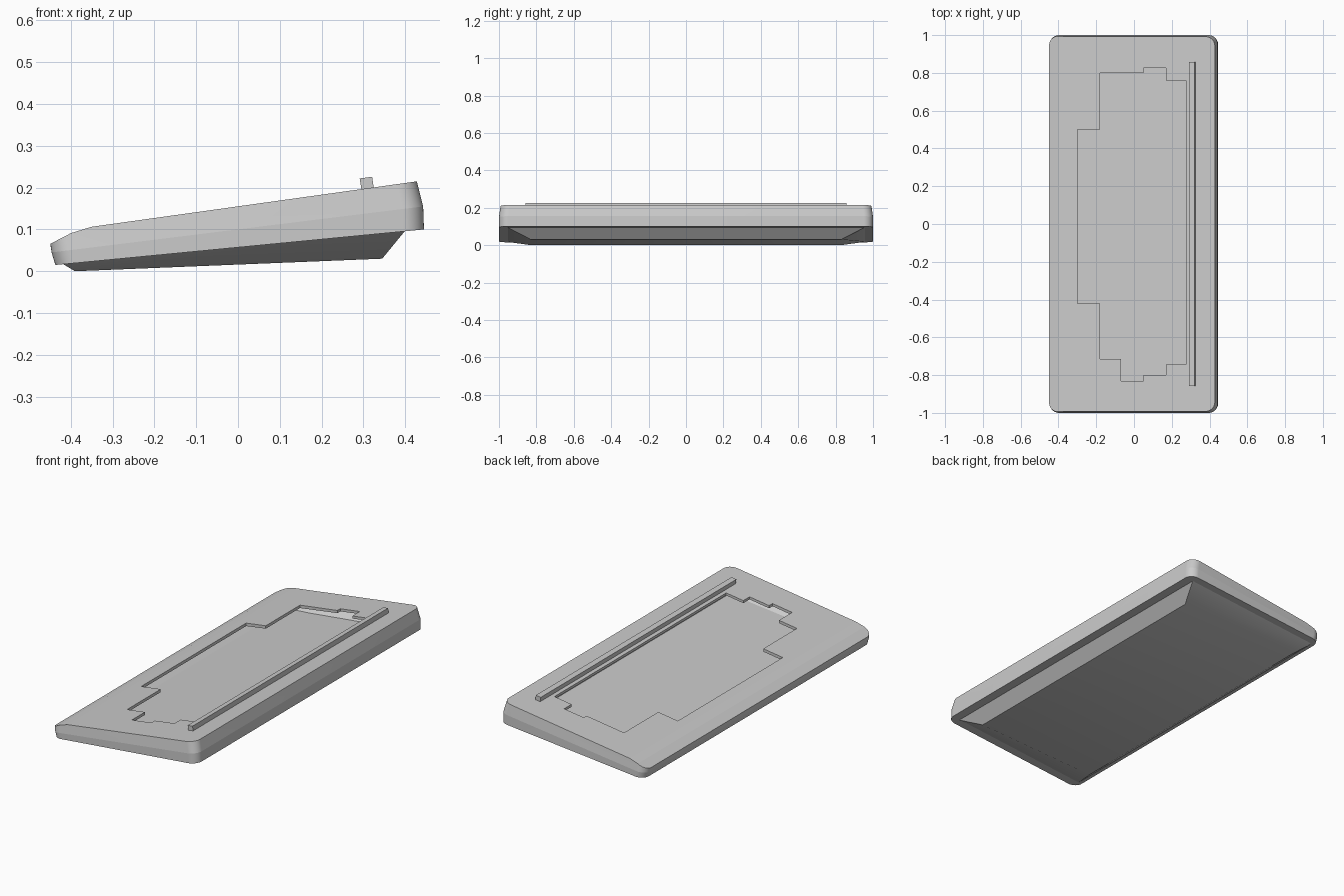
import bpy, bmesh, math
from mathutils import Vector

if "Cube" in bpy.data.objects:
    bpy.data.objects.remove(bpy.data.objects["Cube"], do_unlink=True)

grey = bpy.data.materials.new("light grey plastic")
grey.use_nodes = True
colour = (0.6, 0.6, 0.6, 1)
grey.diffuse_color = colour
grey.node_tree.nodes["Principled BSDF"].inputs["Base Color"].default_value = colour


def finish(name, bm):
    bmesh.ops.recalc_face_normals(bm, faces=bm.faces)
    mesh = bpy.data.meshes.new(name)
    bm.to_mesh(mesh)
    bm.free()
    mesh.materials.append(grey)
    ob = bpy.data.objects.new(name, mesh)
    bpy.context.collection.objects.link(ob)
    return ob


def ring(x0, x1, half_y, z0, z1, radius=0, steps=14):
    """Rounded rectangle on a plane sloping from z0 at x0 to z1 at x1."""
    pts = []
    corners = [(x1, half_y, 1, 1), (x0, half_y, -1, 1), (x0, -half_y, -1, -1), (x1, -half_y, 1, -1)]
    for i, (cx, cy, sx, sy) in enumerate(corners):
        for k in range(steps + 1 if radius else 1):
            a = math.pi / 2 * (i + k / steps)
            x = cx + radius * (math.cos(a) - sx)
            y = cy + radius * (math.sin(a) - sy)
            pts.append((x, y, z0 + (z1 - z0) * (x - x0) / (x1 - x0)))
    return pts


def loft(rings):
    bm = bmesh.new()
    loops = [[bm.verts.new(p) for p in r] for r in rings]
    n = len(loops[0])
    for lo, hi in zip(loops, loops[1:]):
        for i in range(n):
            bm.faces.new((lo[i], lo[(i + 1) % n], hi[(i + 1) % n], hi[i]))
    bm.faces.new(loops[0][::-1])
    bm.faces.new(loops[-1])
    return bm


def trim(bm, a, b):
    """Cut away everything above the line a-b drawn in the x-z plane."""
    normal = Vector((a[1] - b[1], 0, b[0] - a[0]))
    cut = bmesh.ops.bisect_plane(bm, geom=bm.verts[:] + bm.edges[:] + bm.faces[:],
                                 plane_co=(a[0], 0, a[1]), plane_no=normal, clear_outer=True)
    edges = [e for e in cut["geom_cut"] if isinstance(e, bmesh.types.BMEdge)]
    bmesh.ops.holes_fill(bm, edges=edges)


def subtract(ob, cutter):
    mod = ob.modifiers.new("cut", "BOOLEAN")
    mod.operation, mod.solver, mod.object = "DIFFERENCE", "EXACT", cutter
    bpy.context.view_layer.objects.active = ob
    bpy.ops.object.modifier_apply(modifier=mod.name)
    bpy.data.objects.remove(cutter, do_unlink=True)


# Sloped case with a drafted upper band and a rounded-down front lip
bm = loft([ring(-0.437, 0.445, 1.0, 0.015, 0.10, 0.05),
           ring(-0.446, 0.443, 1.0, 0.045, 0.155, 0.05),
           ring(-0.453, 0.428, 0.992, 0.092, 0.215, 0.05)])
trim(bm, (-0.40, 0.091), (-0.355, 0.105))
trim(bm, (-0.45, 0.065), (-0.40, 0.091))
case = finish("case", bm)

# Hollow interior with sloping walls
subtract(case, finish("cavity", loft([
    ring(-0.34, 0.37, 0.91, 0.028, 0.085),
    ring(-0.37, 0.40, 0.95, 0.045, 0.125),
    ring(-0.38, 0.40, 0.965, 0.085, 0.198)])))

# Stepped opening through the top
outline = [(-0.3, 0.5), (-0.18, 0.5), (-0.18, 0.8), (0.05, 0.8), (0.05, 0.825),
           (0.17, 0.825), (0.17, 0.76), (0.275, 0.76), (0.275, -0.745), (0.17, -0.745),
           (0.17, -0.8), (0.05, -0.8), (0.05, -0.83), (-0.07, -0.83), (-0.07, -0.715),
           (-0.18, -0.715), (-0.18, -0.42), (-0.3, -0.42)]
subtract(case, finish("opening", loft([[(x, y, h + 0.139 * x) for x, y in outline]
                                       for h in (0.12, 0.3)])))

# Shallow base tray under the case
tray = finish("base_tray", loft([ring(-0.39, 0.345, 0.83, 0.0, 0.03),
                                 ring(-0.42, 0.40, 0.96, 0.018, 0.097)]))

# Long narrow rail near the back edge
rail = finish("rail", loft([ring(0.296, 0.325, 0.857, 0.193, 0.197),
                            ring(0.291, 0.321, 0.857, 0.222, 0.226)]))

# Smooth rounded corners, crisp creases
for ob, angle in ((case, 8), (tray, 32)):
    bpy.ops.object.select_all(action="DESELECT")
    ob.select_set(True)
    bpy.context.view_layer.objects.active = ob
    bpy.ops.object.shade_smooth_by_angle(angle=math.radians(angle))
